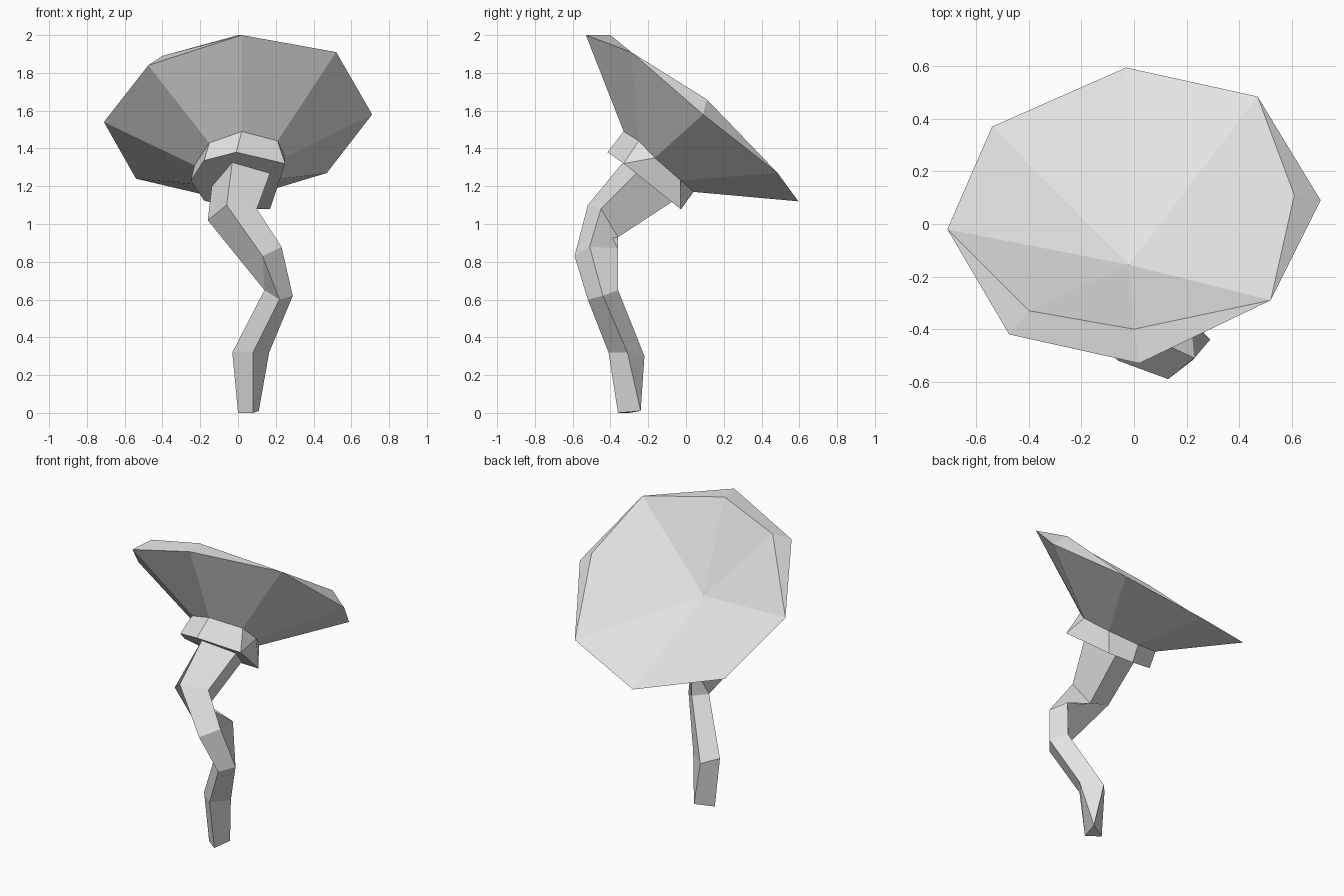
import bpy
import bmesh
from math import cos, sin, pi
from mathutils import Vector

SIDES = 8

default_cube = bpy.data.objects.get("Cube")
if default_cube:
    bpy.data.objects.remove(default_cube, do_unlink=True)

# Single plain colour for the whole mushroom
grey = bpy.data.materials.new("plain grey")
grey.use_nodes = True
colour = (0.78, 0.78, 0.78, 1.0)
grey.diffuse_color = colour
grey.node_tree.nodes["Principled BSDF"].inputs["Base Color"].default_value = colour


def tilted_ring(centre, across, uphill):
    """Eight points on an ellipse; point 0 lies at 'across', point 2 at 'uphill'."""
    centre, across, uphill = Vector(centre), Vector(across), Vector(uphill)
    angles = [2 * pi * i / SIDES for i in range(SIDES)]
    return [centre + across * cos(a) + uphill * sin(a) for a in angles]


def loft(name, rings, tip=None):
    """Bridge rings of equal size, cap the ends, merge coincident points."""
    bm = bmesh.new()
    loops = [[bm.verts.new(p) for p in ring] for ring in rings]
    count = len(loops[0])
    for low, high in zip(loops, loops[1:]):
        for i in range(count):
            j = (i + 1) % count
            bm.faces.new((low[i], low[j], high[j], high[i]))
    bm.faces.new(list(reversed(loops[0])))
    if tip is None:
        bm.faces.new(loops[-1])
    else:
        top = bm.verts.new(tip)
        for i in range(count):
            bm.faces.new((loops[-1][i], loops[-1][(i + 1) % count], top))
    bmesh.ops.remove_doubles(bm, verts=bm.verts, dist=0.0005)
    bmesh.ops.recalc_face_normals(bm, faces=bm.faces)
    mesh = bpy.data.meshes.new(name)
    bm.to_mesh(mesh)
    bm.free()
    mesh.materials.append(grey)
    obj = bpy.data.objects.new(name, mesh)
    bpy.context.collection.objects.link(obj)
    return obj


# Crooked four-sided stem: front, left, back and right corner of each ring;
# the right corner skips one bend and two corners meet at the foot
foot = (.11, -.24, .01)
right_bend = (.14, -.44, .65)
stem_rings = [
    [(.08, -.36, 0), foot, foot, (0, -.3, 0)],
    [(.08, -.41, .32), (.165, -.31, .32), (.05, -.22, .3), (-.03, -.31, .32)],
    [(.22, -.52, .6), (.29, -.44, .62), (.21, -.36, .65), right_bend],
    [(.13, -.59, .83), (.23, -.51, .88), (.215, -.36, .87), right_bend],
    [(-.06, -.52, 1.1), (.1, -.45, 1.08), (.04, -.36, .93), (-.16, -.43, 1.02)],
    [(-.03, -.33, 1.33), (.17, -.26, 1.27), (.08, -.07, 1.12), (-.14, -.17, 1.19)],
]
# Sink the stem's end into the collar
sink = Vector((0, .03, .04))
stem_rings.append([Vector(p) + sink for p in stem_rings[-1]])
loft("stem", stem_rings)

# Collar below the funnel, with one long facet on its left side
collar_low = tilted_ring((-.01, -.22, 1.23), (.24, -.02, 0), (0, -.195, .15))
collar_low[0] = collar_low[1] = Vector((.25, -.33, 1.32))
collar_low[7] = Vector((.17, -.03, 1.08))
collar_high = tilted_ring((.01, -.145, 1.33), (.24, -.02, .02), (.01, -.185, .16))
collar_high[1] = Vector((.21, -.25, 1.44))

# Wide uneven rim, from the left side round by the front
rim = [Vector(p) for p in (
    (.71, .09, 1.58), (.52, -.29, 1.91), (.02, -.53, 2), (-.475, -.42, 1.84),
    (-.71, -.02, 1.54), (-.54, .37, 1.24), (-.03, .595, 1.12), (.47, .485, 1.27))]

# Lip that turns inward at three corners
lip = [p.copy() for p in rim]
lip[0] = Vector((.61, .11, 1.66))
lip[2] = Vector((0, -.4, 2))
lip[3] = Vector((-.4, -.33, 1.89))

# Funnel cap: collar, outer cone, lip, then the hollow down to its lowest point
loft("funnel_cap", [collar_low, collar_high, rim, lip], tip=(-.02, -.155, 1.45))
